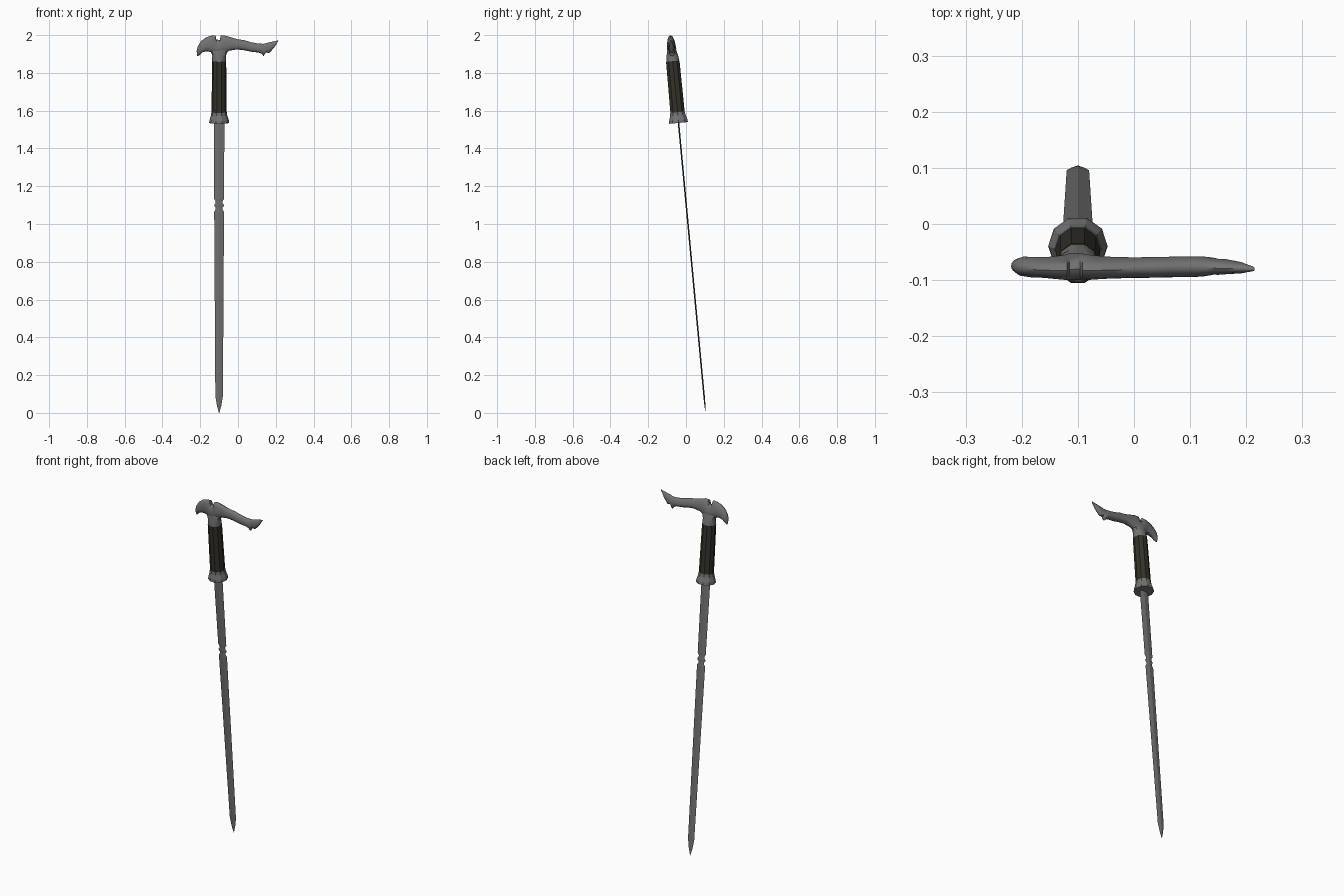
import bpy, bmesh, math
from mathutils import Matrix, Vector

TILT = math.radians(5.34)
# whole cane leans: tip at y = 0.104, running up and forward
PLACE = Matrix.Translation((-0.1, 0.104, 0)) @ Matrix.Rotation(TILT, 4, 'X')
STRETCH = 1 / math.cos(TILT)


def material(name, col):
    m = bpy.data.materials.new(name)
    m.diffuse_color = (*col, 1)
    return m


steel = material("grey_steel", (0.17, 0.17, 0.17))
leather = material("dark_olive_leather", (0.034, 0.032, 0.022))


def loft(name, rings, mat, smooth=None):
    """Skin equal-sized closed rings, cap the ends, and lean into place."""
    bm = bmesh.new()
    rows = []
    for ring in rings:
        rows.append([bm.verts.new(PLACE @ Vector((x, y, z * STRETCH))) for x, y, z in ring])
    n = len(rows[0])
    for a, b in zip(rows, rows[1:]):
        for i in range(n):
            j = (i + 1) % n
            bm.faces.new((a[i], a[j], b[j], b[i]))
    bm.faces.new(rows[0][::-1])
    bm.faces.new(rows[-1])
    bmesh.ops.recalc_face_normals(bm, faces=bm.faces)
    me = bpy.data.meshes.new(name)
    bm.to_mesh(me)
    bm.free()
    me.materials.append(mat)
    ob = bpy.data.objects.new(name, me)
    bpy.context.collection.objects.link(ob)
    if smooth:
        bpy.ops.object.select_all(action='DESELECT')
        ob.select_set(True)
        bpy.context.view_layer.objects.active = ob
        bpy.ops.object.shade_smooth_by_angle(angle=math.radians(smooth))
    return ob


def ring(z, rx, ry=None, n=10):
    ry = ry or rx
    return [(rx * math.cos(2 * math.pi * i / n), ry * math.sin(2 * math.pi * i / n), z)
            for i in range(n)]


# blade: thin diamond section, pair of notches part way up, pointed tip
blade = [(0.0, 0.001, 0.0005), (0.04, 0.012, 0.003), (0.09, 0.020, 0.004),
         (1.065, 0.026, 0.004), (1.078, 0.018, 0.004), (1.088, 0.018, 0.004),
         (1.094, 0.025, 0.004), (1.104, 0.025, 0.004), (1.110, 0.018, 0.004),
         (1.120, 0.018, 0.004), (1.133, 0.026, 0.004), (1.545, 0.028, 0.004)]
loft("blade", [ring(z, w, t, 4) for z, w, t in blade], steel)

# flared collar between blade and grip
loft("collar", [ring(1.535, 0.053), ring(1.55, 0.051), ring(1.575, 0.043), ring(1.592, 0.041)], steel)

# wrapped grip
loft("grip", [ring(1.588, 0.040), ring(1.862, 0.0375)], leather)

# neck swelling into the head
neck = [(1.858, 0.037, 0.036), (1.876, 0.037, 0.035), (1.890, 0.036, 0.032),
        (1.905, 0.041, 0.029), (1.925, 0.054, 0.023), (1.945, 0.048, 0.017)]
loft("neck", [ring(z, a, b) for z, a, b in neck], steel, 40)

# beaked head and tail: (top x, top z, bottom x, bottom z, half thickness)
head = [(-.216, 1.889, -.211, 1.888, .003), (-.219, 1.915, -.200, 1.898, .012),
        (-.213, 1.940, -.188, 1.909, .017), (-.196, 1.968, -.170, 1.914, .018),
        (-.170, 1.988, -.150, 1.912, .018), (-.140, 1.998, -.137, 1.906, .020),
        (-.119, 1.999, -.125, 1.900, .022), (-.115, 1.977, -.114, 1.895, .024),
        (-.096, 1.974, -.096, 1.895, .024), (-.092, 1.997, -.086, 1.895, .023),
        (-.070, 1.998, -.072, 1.902, .021), (-.035, 1.988, -.045, 1.918, .019),
        (.000, 1.977, -.005, 1.924, .018), (.030, 1.974, .030, 1.920, .018),
        (.070, 1.962, .070, 1.912, .018), (.110, 1.955, .108, 1.908, .018),
        (.132, 1.954, .124, 1.902, .017), (.145, 1.956, .136, 1.888, .015),
        (.155, 1.959, .147, 1.909, .014), (.166, 1.962, .164, 1.904, .013),
        (.190, 1.967, .190, 1.932, .010), (.215, 1.973, .211, 1.965, .004)]


def head_ring(tx, tz, bx, bz, w, n=14):
    pts = []
    for i in range(n):
        a = 2 * math.pi * i / n
        s = math.cos(a)                       # +1 at the crest, -1 underneath
        side = math.copysign(abs(math.sin(a)) ** 0.8, math.sin(a))
        k = (s + 1) / 2
        pts.append((bx + (tx - bx) * k + 0.1, w * side * (1 - 0.2 * s), bz + (tz - bz) * k))
    return pts


loft("beaked_handle", [head_ring(*h) for h in head], steel, 40)
